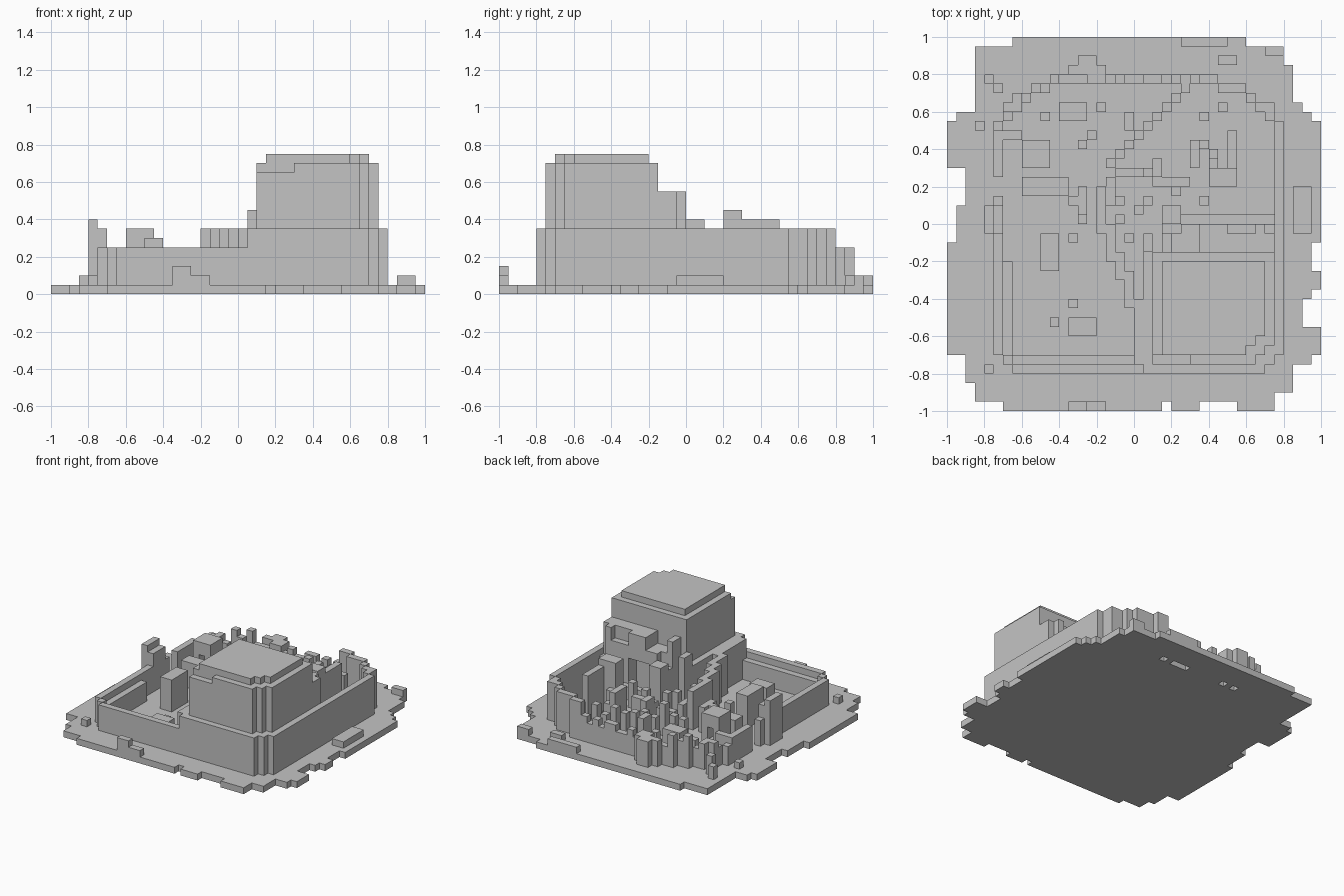
import bpy, bmesh, random

U = 0.05  # edge of one cube
random.seed(4)
if "Cube" in bpy.data.objects:
    bpy.data.objects.remove(bpy.data.objects["Cube"])

stone = bpy.data.materials.new("grey_stone")
stone.use_nodes = True
grey = (0.55, 0.55, 0.55, 1)
stone.diffuse_color = grey
stone.node_tree.nodes["Principled BSDF"].inputs["Base Color"].default_value = grey


def build(name, cells):
    """Skin a set of cubes, then merge the flat areas."""
    bm = bmesh.new()
    for c in cells:
        for axis in range(3):
            for side in (0, 1):
                n = list(c)
                n[axis] += 2 * side - 1
                if tuple(n) in cells:
                    continue
                a, b = (axis + 1) % 3, (axis + 2) % 3
                quad = []
                for da, db in ((0, 0), (1, 0), (1, 1), (0, 1)):
                    p = list(c)
                    p[axis] += side
                    p[a] += da
                    p[b] += db
                    quad.append(bm.verts.new([v * U for v in p]))
                bm.faces.new(quad if side else quad[::-1])
    bmesh.ops.remove_doubles(bm, verts=bm.verts, dist=0.001)
    bmesh.ops.dissolve_limit(bm, angle_limit=0.02, verts=bm.verts, edges=bm.edges)
    mesh = bpy.data.meshes.new(name)
    bm.to_mesh(mesh)
    bm.free()
    mesh.materials.append(stone)
    bpy.context.collection.objects.link(bpy.data.objects.new(name, mesh))


def box(x0, x1, y0, y1, z0, z1):
    return {(x, y, z) for x in range(x0, x1) for y in range(y0, y1) for z in range(z0, z1)}


def wall(path, height, ragged=0):
    """Columns along a path of cube coordinates, optionally broken on top."""
    cells = set()
    for (x0, y0), (x1, y1) in zip(path, path[1:]):
        n = max(abs(x1 - x0), abs(y1 - y0), 1)
        for i in range(n + 1):
            x, y = round(x0 + (x1 - x0) * i / n), round(y0 + (y1 - y0) * i / n)
            cells |= box(x, x + 1, y, y + 1, 1, height - random.randint(0, ragged))
    return cells


# ground slab: rows of (top row, left edge, right edge) going up
ground = set()
low = -20
for top, left, right in ((-19, -14, 15), (-18, -17, 15), (-17, -17, 17), (-15, -18, 17),
                         (-14, -18, 19), (-11, -20, 20), (-8, -20, 18), (-7, -20, 19),
                         (-5, -20, 20), (-2, -20, 19), (2, -19, 20), (6, -18, 20),
                         (11, -20, 20), (12, -19, 19), (13, -17, 18), (17, -17, 17),
                         (19, -17, 16), (20, -13, 12)):
    ground |= box(left, right, low, top, 0, 1)
    low = top
ground -= box(3, 4, -20, -19, 0, 1) | box(7, 11, -20, -19, 0, 1)
# pits under the back wall
for x0, x1 in ((-6, -5), (-4, -3), (3, 6), (7, 8)):
    ground -= box(x0, x1, 15, 16, 0, 1)
build("ground_slab", ground)

# low rubble on the slab
rubble = set()
for x0, x1, y0, y1, h in ((-7, -5, -20, -19, 3), (-5, -3, -20, -19, 2), (-17, -16, 10, 11, 2),
                          (-16, -15, -16, -15, 2), (17, 19, -1, 4, 2), (5, 10, 19, 20, 2),
                          (9, 11, 17, 18, 2), (14, 16, 18, 19, 2)):
    rubble |= box(x0, x1, y0, y1, 1, h)
build("ground_rubble", rubble)

# perimeter walls
build("front_wall", wall([(-15, -14), (-14, -15), (-13, -16), (0, -16)], 5)
      | wall([(1, -16), (13, -16), (15, -14), (15, -13)], 7))
build("inner_ledge", wall([(-14, -5), (-14, -14), (-13, -15), (0, -15)], 4))
build("right_wall", wall([(15, -13), (15, 10), (14, 12), (12, 13), (10, 14), (7, 15)], 7))
build("left_wall", wall([(-15, -14), (-15, 2)], 5) | wall([(-15, 5), (-15, 9)], 5, 1))
build("back_wall", wall([(6, 15), (-8, 15)], 5, 1) | wall([(-4, 16), (-7, 16)], 5)
      | box(-6, -4, 17, 18, 1, 5)
      | wall([(-9, 15), (-11, 14)], 6, 1) | wall([(-12, 13), (-14, 12), (-15, 10)], 5, 1))
build("left_pillar", box(-15, -14, -1, 2, 1, 7) | box(-16, -15, -1, 2, 1, 8))
build("corner_posts", box(-16, -15, 15, 16, 1, 3) | box(-15, -14, 14, 15, 1, 4)
      | box(-13, -12, 12, 14, 1, 5))

# stepped walls in the yard
build("yard_wall", wall([(-4, 3), (-4, -1)], 7) | wall([(-3, -1), (-3, -4)], 7)
      | wall([(-2, -4), (-2, -6)], 7) | wall([(-1, -6), (-1, -9)], 7)
      | wall([(0, -9), (0, -15)], 7))
build("rear_yard_wall", wall([(-3, 6), (0, 9), (2, 11), (5, 14)], 6, 2))

# tower with its raised roof, one rounded corner and a broken rim
tower = box(2, 15, -15, -3, 1, 14) - box(2, 6, -15, -14, 13, 14)
roof = box(3, 14, -14, -4, 14, 15)
for x, y in ((14, -15), (13, -15), (14, -14)):
    tower -= box(x, x + 1, y, y + 1, 7, 14)
    roof -= box(x - 1, x, y + 1, y + 2, 14, 15)
build("tower", tower | roof | box(1, 2, -15, -3, 1, 7) | box(1, 2, -3, -1, 1, 9))

# ruined porch behind the tower
porch = box(3, 15, -3, 0, 1, 11)
porch -= box(4, 7, -3, 0, 9, 11) | box(10, 13, -1, 0, 9, 11) | box(6, 10, -2, 0, 1, 7)
porch -= box(3, 5, -1, 0, 7, 11) | box(14, 15, -1, 0, 6, 11)
build("porch", porch | box(3, 5, 0, 2, 1, 8) | box(5, 15, 0, 1, 1, 3))

# broken room partitions and posts
room = set()
for x0, x1, y0, y1, h in ((-12, -7, 3, 5, 5), (-12, -9, 6, 9, 7), (-14, -12, 9, 10, 5),
                          (-10, -8, -5, -1, 6), (-7, -6, -2, -1, 4), (-7, -6, -9, -8, 2),
                          (-9, -8, -11, -10, 2), (-7, -4, -12, -10, 3), (-1, 0, -2, -1, 5),
                          (-8, -5, 11, 13, 5), (-10, -9, 11, 12, 4), (1, 2, 2, 3, 5),
                          (7, 8, 2, 3, 5), (6, 7, 6, 9, 6), (8, 11, 4, 6, 9),
                          (10, 11, 5, 10, 8), (2, 6, 4, 5, 4), (2, 3, 5, 7, 5),
                          (-6, -5, 1, 4, 5), (-3, -2, 2, 5, 5), (-2, 1, 5, 6, 4),
                          (-1, 0, 10, 12, 5)):
    room |= box(x0, x1, y0, y1, 1, h)
room -= box(-11, -10, 6, 9, 3, 5)
for i in range(22):
    x, y = random.randint(-8, 9), random.randint(0, 12)
    room |= box(x, x + 1, y, y + 1, 1, random.randint(2, 5))
build("room_ruins", room)
